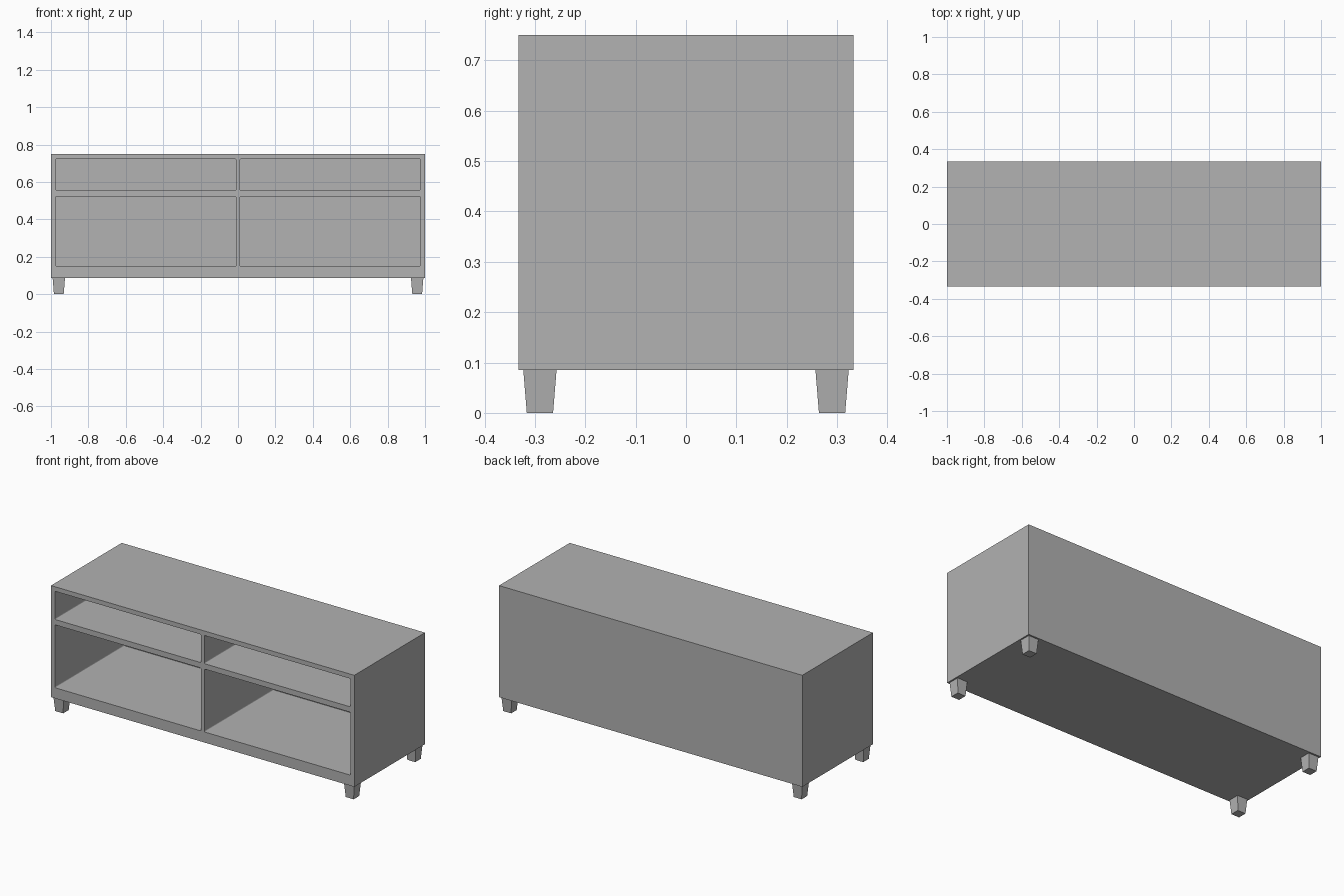
import bpy
import bmesh

cube = bpy.data.objects.get("Cube")
if cube:
    bpy.data.objects.remove(cube, do_unlink=True)

grey = bpy.data.materials.new("plain grey")
grey.use_nodes = True
colour = (0.445, 0.445, 0.445, 1)
grey.diffuse_color = colour
grey.node_tree.nodes["Principled BSDF"].inputs["Base Color"].default_value = colour


def box(name, low, high, taper=1.0, rounding=0.0):
    """Box between two corners; taper scales the underside, rounding softens edges along y."""
    bm = bmesh.new()
    bmesh.ops.create_cube(bm, size=1)
    mid = [(a + b) / 2 for a, b in zip(low, high)]
    for v in bm.verts:
        scale = taper if v.co.z < 0 else 1
        v.co.x *= (high[0] - low[0]) * scale
        v.co.y *= (high[1] - low[1]) * scale
        v.co.z *= high[2] - low[2]
    if rounding:
        along = [e for e in bm.edges
                 if abs(e.verts[0].co.y - e.verts[1].co.y) > 0.1]
        bmesh.ops.bevel(bm, geom=along, offset=rounding, segments=3,
                        profile=0.5, affect='EDGES')
    mesh = bpy.data.meshes.new(name)
    bm.to_mesh(mesh)
    bm.free()
    mesh.materials.append(grey)
    obj = bpy.data.objects.new(name, mesh)
    obj.location = mid
    bpy.context.collection.objects.link(obj)
    return obj


# Cabinet body
half_depth, bottom, top = 0.333, 0.085, 0.75
cabinet = box("cabinet", (-1, -half_depth, bottom), (1, half_depth, top))

# Open compartments: a shallow shelf above a tall bay on each side
inner, outer, back = 0.011, 0.974, 0.322
for side, x0, x1 in (("right", -outer, -inner), ("left", inner, outer)):
    for level, z0, z1 in (("lower", 0.148, 0.523), ("upper", 0.555, 0.723)):
        cutter = box(f"{side}_{level}_cutter", (x0, -0.5, z0), (x1, back, z1),
                     rounding=0.006)
        cutter.hide_render = True
        cutter.hide_viewport = True
        cutter.display_type = 'WIRE'
        cut = cabinet.modifiers.new(f"{side} {level} opening", 'BOOLEAN')
        cut.operation = 'DIFFERENCE'
        cut.solver = 'EXACT'
        cut.object = cutter

# Tapered square legs
half_leg = 0.033
for side, x in (("right", -0.958), ("left", 0.958)):
    for end, y in (("front", -0.29), ("back", 0.29)):
        box(f"{end}_{side}_leg", (x - half_leg, y - half_leg, 0),
            (x + half_leg, y + half_leg, bottom), taper=0.79)
